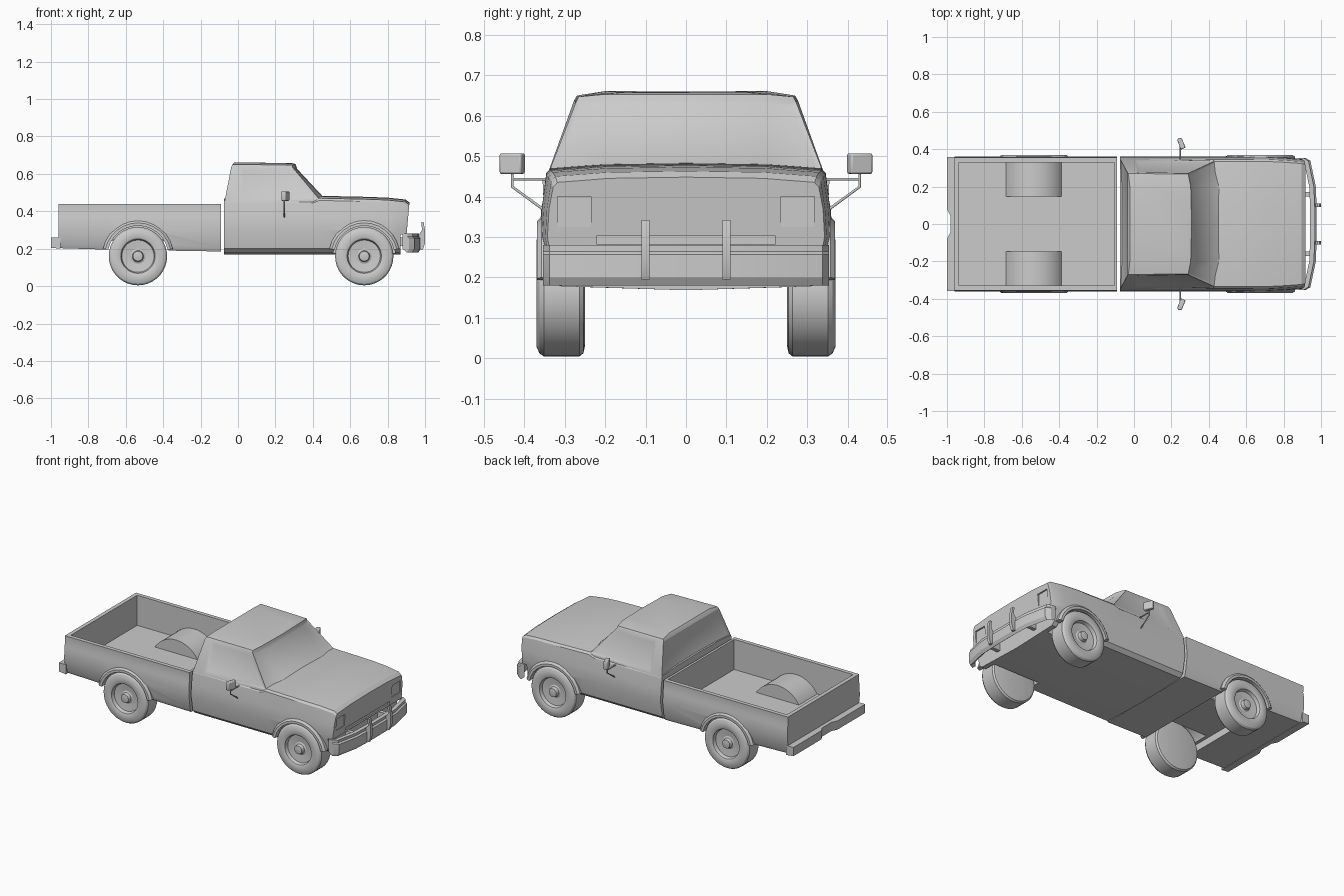
import bpy, bmesh
from math import sin, cos, radians, tau

if "Cube" in bpy.data.objects:
    bpy.data.objects.remove(bpy.data.objects["Cube"])

def finish(bm, name):
    bmesh.ops.recalc_face_normals(bm, faces=bm.faces[:])
    me = bpy.data.meshes.new(name)
    bm.to_mesh(me)
    bm.free()
    ob = bpy.data.objects.new(name, me)
    bpy.context.collection.objects.link(ob)
    return ob

def loft_bm(rings):
    bm = bmesh.new()
    vs = [[bm.verts.new(p) for p in r] for r in rings]
    n = len(rings[0])
    for a, b in zip(vs, vs[1:]):
        for i in range(n):
            j = (i + 1) % n
            bm.faces.new((a[i], a[j], b[j], b[i]))
    bm.faces.new(vs[0])
    bm.faces.new(vs[-1])
    bmesh.ops.recalc_face_normals(bm, faces=bm.faces[:])
    return bm

def loft(name, rings):
    return finish(loft_bm(rings), name)

def box(name, x0, x1, y0, y1, z0, z1):
    return loft(name, [[(x, y0, z0), (x, y1, z0), (x, y1, z1), (x, y0, z1)] for x in (x0, x1)])

def disc(cx, cz, r, y, n=32, a0=0.0, a1=360.0):
    full = a1 - a0 >= 360
    steps = n if full else n - 1
    return [(cx + r * cos(radians(a0 + (a1 - a0) * i / steps)), y,
             cz + r * sin(radians(a0 + (a1 - a0) * i / steps))) for i in range(n)]

def select(ob):
    bpy.ops.object.select_all(action='DESELECT')
    ob.select_set(True)
    bpy.context.view_layer.objects.active = ob

def cut(ob, *cutters):
    for c in cutters:
        m = ob.modifiers.new("cut", 'BOOLEAN')
        m.operation, m.solver, m.object = 'DIFFERENCE', 'EXACT', c
        select(ob)
        bpy.ops.object.modifier_apply(modifier=m.name)
        bpy.data.objects.remove(c)

def mirrored(half):
    """Close a half section of (x, y, z), first and last points on y = 0."""
    return half + [(x, -y, z) for x, y, z in half[-2:0:-1]]

WHEELS = {"rear": -0.535, "front": 0.675}
WZ = 0.16
SIDES = {"left": 1, "right": -1}

# Lower cab and hood
def body_ring(x, hz, k=1.0, tilt=0.0):
    half = [(0, .168), (.32, .178), (.343, .2), (.361, .3), (.357, .37),
            (.346, hz - .022), (.335, hz - .01), (.2, hz), (0, hz + .003)]
    return mirrored([(x - tilt * (.45 - z), y * k, z) for y, z in half])

body = loft("cab_body", [body_ring(-.075, .466), body_ring(.40, .466), body_ring(.435, .48),
                         body_ring(.7, .474), body_ring(.80, .470, .985),
                         body_ring(.895, .460, .965), body_ring(.917, .445, .95, .09)])
cut(body, box("c", .87, 1.1, -.5, .5, 0, .277), box("c", .893, 1.1, -.22, .22, .281, .304))
for s in SIDES.values():
    cut(body, loft("c", [disc(WHEELS["front"], WZ, .166, s * y) for y in (.235, .5)]),
        box("c", .903, 1.1, *sorted((s * .235, s * .318)), .325, .4))

# Cab top with recessed windows
def cab_ring(back, mid, corner, front, zs):
    half = [(back[0], 0, zs[0]), (back[0], back[1], zs[0]), (mid[0], mid[1], zs[1]),
            (corner[0], corner[1], zs[2]), (front[0], front[1], zs[3]), (front[0] + .005, 0, zs[3])]
    return mirrored(half)

bm = loft_bm([
    cab_ring((-.072, .346), (0, .346), (.435, .342), (.455, .2), (.43, .43, .43, .43)),
    cab_ring((-.072, .344), (0, .344), (.435, .338), (.458, .2), (.452, .452, .464, .478)),
    cab_ring((-.036, .277), (.01, .277), (.292, .272), (.307, .2), (.638, .638, .635, .64)),
    cab_ring((-.03, .27), (.01, .27), (.29, .266), (.303, .2), (.65, .65, .647, .653)),
    cab_ring((-.022, .2), (.01, .2), (.27, .2), (.28, .15), (.66, .661, .656, .658))])
groups = {"shield": [], "back": [], "left": [], "right": []}
for f in bm.faces:
    c, n = f.calc_center_median(), f.normal
    if not .5 < c.z < .6:
        continue
    if n.x > .4:
        groups["shield"].append(f)
    elif n.x < -.6:
        groups["back"].append(f)
    elif c.x > .05:
        groups["left" if c.y > 0 else "right"].append(f)
for key, fs in groups.items():
    bmesh.ops.inset_region(bm, faces=fs, thickness=.012 if key == "shield" else .02,
                           depth=-.006, use_even_offset=True)
finish(bm, "cab_top")

# Cargo bed
def bed_ring(x, zb):
    return mirrored([(x, y, z) for y, z in [(0, zb), (.338, zb), (.348, zb + .02), (.361, .3),
                                           (.359, .37), (.353, .395), (.355, .44), (0, .44)]])

bed = loft("cargo_bed", [bed_ring(-.96, .203), bed_ring(-.7, .195), bed_ring(-.09, .185)])
cut(bed, box("c", -.935, -.105, -.33, .33, .25, 1), box("c", -.70, -.37, -.325, .325, 0, .24))
rx = WHEELS["rear"]
for side, s in SIDES.items():
    cut(bed, loft("c", [disc(rx, WZ, .166, s * y) for y in (.17, .5)]))
    housing = loft(side + "_wheel_housing",
                   [disc(rx, WZ, .174, s * y, 17, 29, 151) for y in (.148, .334)])
    cut(housing, loft("c", [disc(rx, WZ, .166, s * y) for y in (.16, .5)]))

# Wheels and arch flares
TIRE = [(.01, .25), (.13, .25), (.148, .254), (.156, .264), (.156, .352), (.148, .363), (.132, .37),
        (.1, .37), (.092, .366), (.086, .345), (.04, .34), (.03, .345), (.026, .366), (.008, .369)]
for end, cx in WHEELS.items():
    for side, s in SIDES.items():
        loft(f"{end}_{side}_wheel", [disc(cx, WZ, r, s * y, 36) for r, y in TIRE])
        arch = []
        for i in range(13):
            a = radians(12 + 156 * i / 12)
            arch.append([(cx + r * cos(a), s * y, WZ + r * sin(a)) for r, y in
                         [(.163, .335), (.163, .369), (.178, .369), (.191, .358), (.191, .335)]])
        loft(f"{end}_{side}_arch_flare", arch)

# Front bumper with guards and brackets
SECTION = [(-.035, .2), (-.012, .18), (0, .2), (0, .257), (-.01, .264), (-.01, .28), (-.035, .28)]
half_path = [(.915, .354), (.943, .338), (.972, .2), (.977, .08)]
path = half_path + [(x, -y) for x, y in half_path[::-1]]
loft("front_bumper", [[(x + dx, y, z) for dx, z in SECTION] for x, y in path])
GUARD = [(.97, .195), (.988, .195), (1.0, .23), (1.0, .3), (.992, .342), (.98, .342), (.984, .3), (.97, .28)]
for side, s in SIDES.items():
    loft(side + "_bumper_guard", [[(x, s * .1 + d, z) for x, z in GUARD] for d in (-.01, .01)])
    box(side + "_bumper_bracket", .85, .95, s * .16 - .012, s * .16 + .012, .215, .26)

# Rear bumper with a shallow centre notch
half_path = [(-1, .358), (-1, .08), (-.982, .045)]
path = half_path + [(x, -y) for x, y in half_path[::-1]]
loft("rear_bumper", [[(x, y, .205), (-.95, y, .2), (-.95, y, .26), (x, y, .26)] for x, y in path])

# Wing mirrors
for side, s in SIDES.items():
    cu = bpy.data.curves.new(side + "_mirror_arm", 'CURVE')
    cu.dimensions, cu.bevel_depth, cu.bevel_resolution = '3D', .004, 1
    for pts in ([(.248, .34, .443), (.248, .43, .443)],
                [(.248, .345, .362), (.248, .43, .424), (.248, .43, .46)]):
        sp = cu.splines.new('POLY')
        sp.points.add(len(pts) - 1)
        for p, (x, y, z) in zip(sp.points, pts):
            p.co = (x, s * y, z, 1)
    bpy.context.collection.objects.link(bpy.data.objects.new(cu.name, cu))
    plan = [(.25, .397), (.276, .409), (.254, .462), (.24, .46), (.23, .452)]
    head = loft(side + "_mirror", [[(x, s * y, z) for x, y in plan] for z in (.456, .507)])
    bv = head.modifiers.new("soft", 'BEVEL')
    bv.width, bv.segments = .005, 2

# Smooth shading with sharp creases
for ob in list(bpy.context.collection.objects):
    if ob.type == 'MESH':
        select(ob)
        bpy.ops.object.shade_smooth_by_angle(angle=radians(28))
